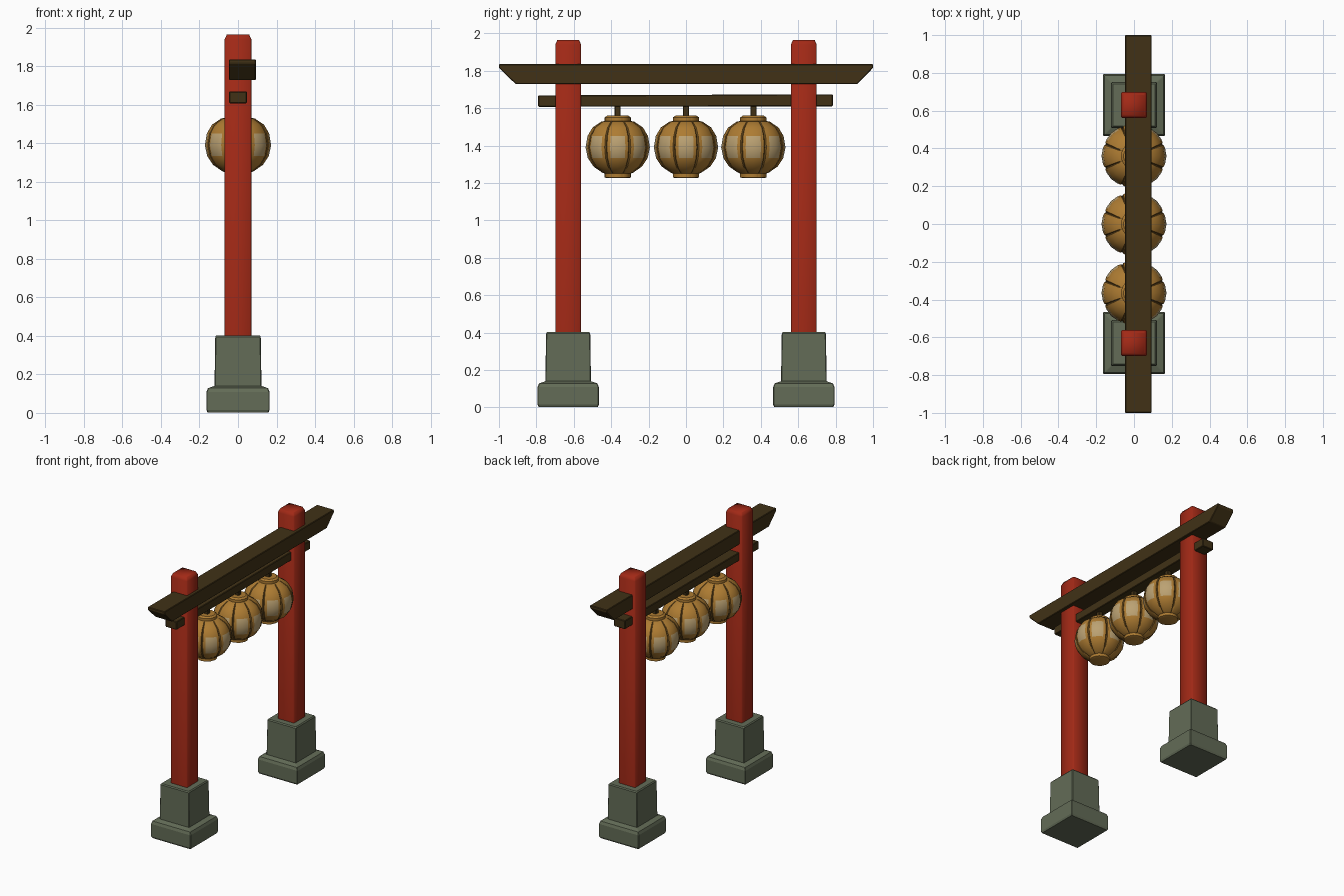
import bpy, bmesh, math

if "Cube" in bpy.data.objects:
    bpy.data.objects.remove(bpy.data.objects["Cube"])


def material(name, rgb):
    m = bpy.data.materials.new(name)
    m.diffuse_color = (*rgb, 1)
    m.use_nodes = True
    m.node_tree.nodes["Principled BSDF"].inputs["Base Color"].default_value = m.diffuse_color
    return m


RED = material("red lacquer", (0.36, 0.022, 0.008))
STONE = material("grey green stone", (0.125, 0.15, 0.095))
WOOD = material("dark wood", (0.052, 0.031, 0.008))
OCHRE = material("ochre paper", (0.42, 0.20, 0.032))
PALE = material("pale glow paper", (0.50, 0.36, 0.17))
SEAM = material("brown seam", (0.17, 0.085, 0.015))


def finish(name, bm, mats, smooth=None):
    bmesh.ops.recalc_face_normals(bm, faces=bm.faces)
    mesh = bpy.data.meshes.new(name)
    bm.to_mesh(mesh)
    bm.free()
    ob = bpy.data.objects.new(name, mesh)
    bpy.context.collection.objects.link(ob)
    for m in mats:
        mesh.materials.append(m)
    if smooth:
        bpy.ops.object.select_all(action='DESELECT')
        ob.select_set(True)
        bpy.context.view_layer.objects.active = ob
        bpy.ops.object.shade_smooth_by_angle(angle=math.radians(smooth))
    return ob


def loft(rings):
    """Skin closed rings of points and cap both ends."""
    bm = bmesh.new()
    loops = [[bm.verts.new(p) for p in r] for r in rings]
    n = len(loops[0])
    for a, b in zip(loops, loops[1:]):
        for i in range(n):
            bm.faces.new((a[i], a[(i + 1) % n], b[(i + 1) % n], b[i]))
    bm.faces.new(loops[0])
    bm.faces.new(loops[-1])
    return bm


def square_stack(name, y, steps, mat, chamfer, smooth=None):
    """Square column from (half width, z) steps with chamfered corners."""
    rings = []
    for h, z in steps:
        c = h - chamfer
        rings.append([(px, y + py, z) for px, py in (
            (h, -c), (h, c), (c, h), (-c, h), (-h, c), (-h, -c), (-c, -h), (c, -h))])
    return finish(name, loft(rings), [mat], smooth)


# Stone footings and red posts
for side, y in (("front", -0.63), ("back", 0.63)):
    square_stack(side + "_footing", y, [
        (0.158, 0.002), (0.164, 0.015), (0.164, 0.108), (0.156, 0.128),
        (0.122, 0.14), (0.118, 0.395), (0.112, 0.403)], STONE, 0.004)
    square_stack(side + "_post", y, [
        (0.069, 0.39), (0.069, 1.94), (0.058, 1.964)], RED, 0.008, 89)


def beam(name, x0, x1, outline):
    """Side outline in y, z extruded across x, with a small edge bevel."""
    bm = loft([[(x, y, z) for y, z in outline] for x in (x0, x1)])
    bmesh.ops.bevel(bm, geom=bm.edges[:], offset=0.004, segments=1, affect='EDGES')
    return finish(name, bm, [WOOD])


# Top beam with undercut ends, offset to one side, and lower tie beam
beam("top_beam", -0.047, 0.093, [
    (-0.91, 1.728), (0.915, 1.728), (1, 1.815), (1, 1.835), (-1, 1.835), (-1, 1.815)])
beam("tie_beam", -0.046, 0.046, [
    (-0.79, 1.607), (0.785, 1.61), (0.785, 1.674), (-0.79, 1.668)])

# Paper lanterns: eight gores with recessed seams and pale middles
PROFILE = [(0.060, 1.226), (0.070, 1.230), (0.070, 1.250), (0.084, 1.256),
           (0.130, 1.288), (0.160, 1.333), (0.172, 1.390), (0.162, 1.450),
           (0.135, 1.496), (0.088, 1.528), (0.070, 1.531), (0.070, 1.550), (0.056, 1.560)]
COLUMNS = [-1, -0.9, -0.62, 0, 0.62, 0.9]     # across a gore, -1 is the seam
STEP = math.pi / 8


def lantern(name, y):
    rings = []
    for r, z in PROFILE:
        body = 1.252 < z < 1.53
        ring = []
        for g in range(8):
            for c in COLUMNS:
                a = 2 * STEP * g + c * STEP
                # gores are nearly flat across, seams sink in slightly
                rr = r * (1 - 0.035 * c * c)
                if c == -1 and body:
                    rr -= 0.006
                ring.append((rr * math.cos(a), y + rr * math.sin(a), z))
        rings.append(ring)
    bm = loft(rings)
    bmesh.ops.recalc_face_normals(bm, faces=bm.faces)
    for f in bm.faces:
        p = f.calc_center_median()
        if len(f.verts) > 4 or not 1.252 < p.z < 1.53:
            continue
        a = math.atan2(p.y - y, p.x) / (2 * STEP)
        off = abs(a - round(a)) * 2
        if off > 0.93:
            f.material_index = 2
        elif off < 0.6 and 1.32 < p.z < 1.46:
            f.material_index = 1
    finish(name, bm, [OCHRE, PALE, SEAM], 35)


for label, y in (("front", -0.365), ("middle", 0.0), ("back", 0.36)):
    lantern(label + "_lantern", y)
    square_stack(label + "_hanger", y, [(0.016, 1.55), (0.016, 1.615)], WOOD, 0.003)
